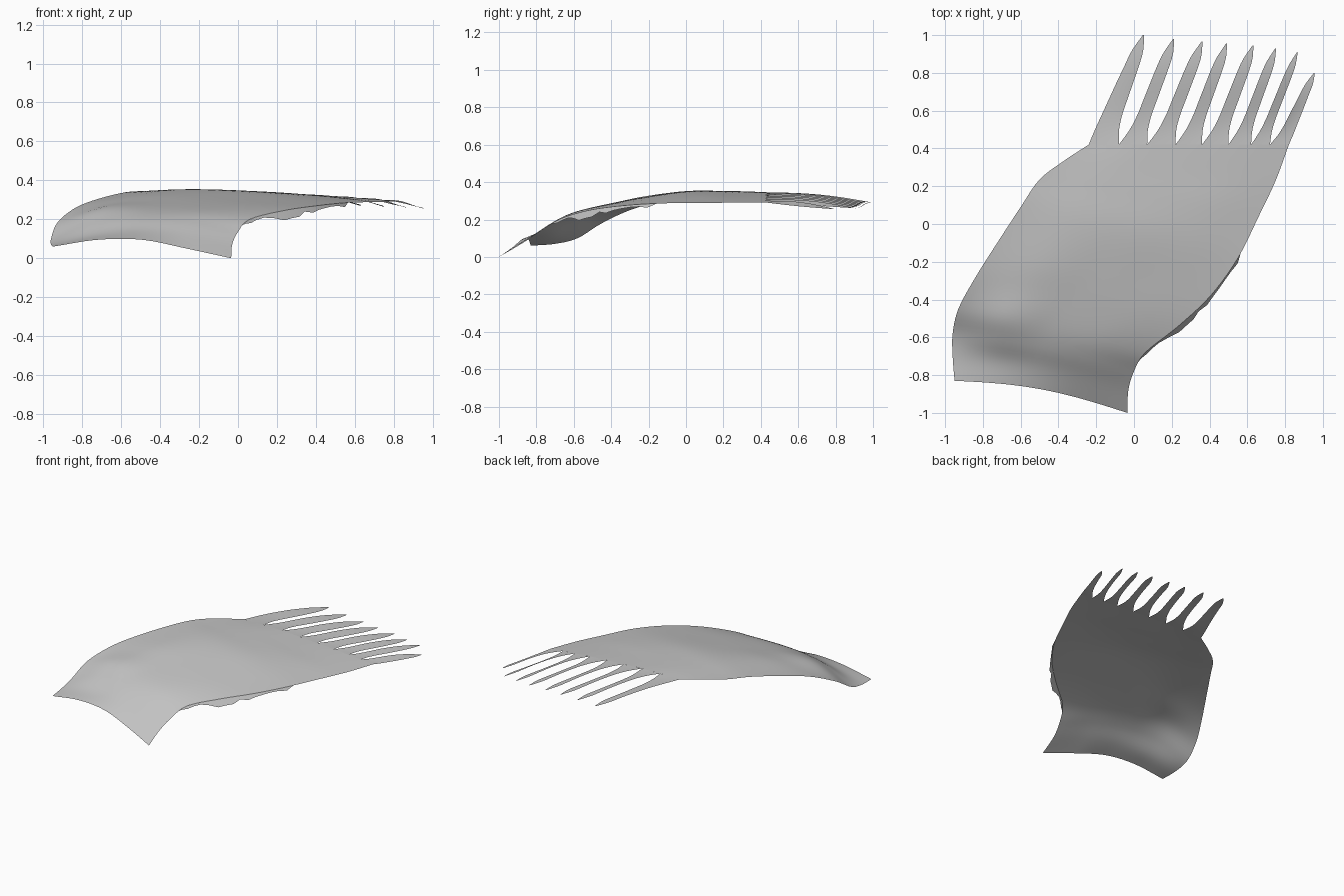
import bpy
import bmesh
import math
import random
from mathutils import Vector

random.seed(4)
if "Cube" in bpy.data.objects:
    bpy.data.objects.remove(bpy.data.objects["Cube"], do_unlink=True)

grey = bpy.data.materials.new("plain_grey")
grey.use_nodes = True
grey.diffuse_color = (0.55, 0.55, 0.55, 1)
bsdf = next(n for n in grey.node_tree.nodes if n.type == "BSDF_PRINCIPLED")
bsdf.inputs["Base Color"].default_value = grey.diffuse_color
bsdf.inputs["Roughness"].default_value = 0.7

# Cross-sections from front to back: left x, y, right x, y, then five heights
SECTIONS = [
    (-.95, -.83, -.035, -1, .06, .095, .095, .05, .0),
    (-.96, -.7, -.03, -.88, .07, .125, .145, .12, .07),
    (-.96, -.58, 0, -.78, .1, .19, .205, .185, .135),
    (-.93, -.45, .06, -.68, .18, .255, .25, .235, .2),
    (-.85, -.3, .235, -.54, .25, .29, .285, .27, .245),
    (-.75, -.14, .405, -.38, .295, .325, .315, .295, .27),
    (-.6, .09, .55, -.18, .335, .352, .345, .32, .285),
    (-.5, .235, .66, .04, .345, .353, .345, .325, .288),
    (-.37, .335, .75, .23, .348, .35, .338, .318, .29),
    (-.24, .42, .82, .42, .345, .345, .332, .315, .292),
]
ROWS, COLS = 45, 32


def spline(values, t):
    """Smooth interpolation through evenly spaced values, t from 0 to 1."""
    last = len(values) - 1
    i = min(int(t * last), last - 1)
    f = t * last - i
    b, c = values[i], values[i + 1]
    a = values[i - 1] if i > 0 else 2 * b - c
    d = values[i + 2] if i + 2 <= last else 2 * c - b
    return b + f / 2 * (c - a + f * (2 * a - 5 * b + 4 * c - d
                                     + f * (3 * (b - c) + d - a)))


def sheet_point(u, v):
    """Point on the curved sheet: u runs left to right, v front to back."""
    lx, ly, rx, ry, *heights = [spline(col, v) for col in zip(*SECTIONS)]
    bow = 0.04 * math.sin(math.pi * u) * (1 - v) ** 2
    return Vector((lx + (rx - lx) * u, ly + (ry - ly) * u + bow,
                   spline(heights, u)))


def make_grid(name, rows, angle=60):
    """Join equal-length rows of points into one smooth surface."""
    bm = bmesh.new()
    grid = [[bm.verts.new(p) for p in row] for row in rows]
    for r0, r1 in zip(grid, grid[1:]):
        for k in range(len(r0) - 1):
            bm.faces.new((r0[k], r0[k + 1], r1[k + 1], r1[k]))
    mesh = bpy.data.meshes.new(name)
    bm.to_mesh(mesh)
    bm.free()
    obj = bpy.data.objects.new(name, mesh)
    bpy.context.collection.objects.link(obj)
    mesh.materials.append(grey)
    bpy.ops.object.select_all(action="DESELECT")
    obj.select_set(True)
    bpy.context.view_layer.objects.active = obj
    bpy.ops.object.shade_smooth_by_angle(angle=math.radians(angle))


# Arched sheet
make_grid("curved_body", [[sheet_point(c / COLS, r / ROWS)
                           for c in range(COLS + 1)] for r in range(ROWS + 1)])

# Ragged lip turned down along the right edge
LIP = 16
edge = [sheet_point(1, 0.28 + 0.4 * k / LIP) for k in range(LIP + 1)]
lip = []
for k, p in enumerate(edge):
    depth = 0.05 * math.sin(math.pi * k / LIP) ** 0.5 * random.uniform(0.25, 1)
    lip.append(p + Vector((0.6 * depth, -0.3 * depth, -depth)))
make_grid("right_edge_lip", [lip, edge], 20)

# Tapered teeth along the back edge
ROOTS = [-.24, -.08, .07, .22, .36, .5, .62, .72, .82]
TIPS = [(.05, 1), (.21, .98), (.36, .965), (.49, .955),
        (.63, .945), (.75, .93), (.865, .91), (.955, .8)]
WIDTHS = [.5, .32, .25, .24, .23, .22, .18, .02]
OUTER_WIDTHS = [.5, .47, .42, .37, .32, .26, .2, .02]
STEPS = 16
for i, (tx, ty) in enumerate(TIPS):
    x0, x1 = ROOTS[i], ROOTS[i + 1]
    tip = Vector((tx, ty, 0.29 - 0.005 * i))
    rows = []
    for s in range(STEPS + 1):
        t = s / STEPS
        row = []
        for side in (-1, 0, 1):
            # The outermost sides of the comb run on from the sheet's edges
            outer = (i, side) in ((0, -1), (len(TIPS) - 1, 1))
            half = (x1 - x0) * spline(OUTER_WIDTHS if outer else WIDTHS, t)
            x = (x0 + x1) / 2 + side * half
            root = sheet_point((x - ROOTS[0]) / (ROOTS[-1] - ROOTS[0]), 1)
            p = root.lerp(tip + Vector((side * half, 0, 0)), t)
            p.z += math.sin(math.pi * t) * (0.006 - 0.01 * side)
            row.append(p)
        rows.append(row)
    make_grid(f"tooth_{i + 1}", rows)
